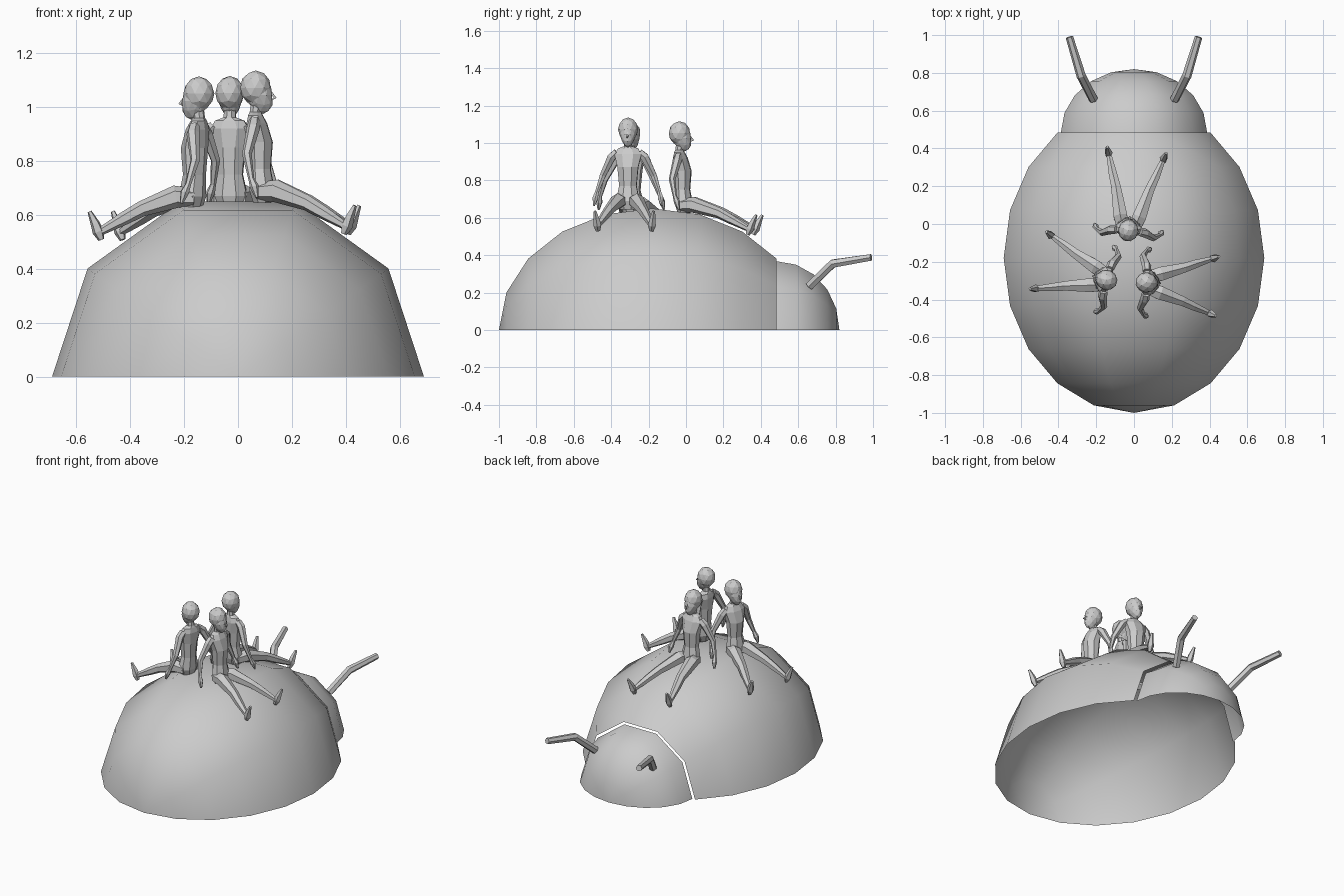
import bpy, bmesh, math
from mathutils import Vector, Matrix

if "Cube" in bpy.data.objects:
    bpy.data.objects.remove(bpy.data.objects["Cube"])

GREY = bpy.data.materials.new("plain_grey")
GREY.diffuse_color = (0.6, 0.6, 0.6, 1)
GREY.use_nodes = True
GREY.node_tree.nodes["Principled BSDF"].inputs["Base Color"].default_value = GREY.diffuse_color


def finish(name, bm, matrix=Matrix(), smooth=False):
    bmesh.ops.recalc_face_normals(bm, faces=bm.faces)
    for f in bm.faces:
        f.smooth = smooth
    me = bpy.data.meshes.new(name)
    bm.to_mesh(me)
    bm.free()
    me.materials.append(GREY)
    ob = bpy.data.objects.new(name, me)
    bpy.context.collection.objects.link(ob)
    ob.matrix_world = matrix
    return ob


def loft(name, rings, matrix=Matrix(), smooth=False):
    """Skin closed rings of points and cap both ends."""
    bm = bmesh.new()
    loops = [[bm.verts.new(p) for p in r] for r in rings]
    n = len(loops[0])
    for a, b in zip(loops, loops[1:]):
        for i in range(n):
            j = (i + 1) % n
            bm.faces.new((a[i], a[j], b[j], b[i]))
    bm.faces.new(loops[0])
    bm.faces.new(loops[-1])
    return finish(name, bm, matrix, smooth)


def tube(name, path, radii, ref, sides=6, matrix=Matrix(), smooth=False):
    """Tapered tube along a path; ref fixes the roll."""
    pts = [Vector(p) for p in path]
    rings = []
    for i, p in enumerate(pts):
        t = (pts[min(i + 1, len(pts) - 1)] - pts[max(i - 1, 0)]).normalized()
        u = t.cross(Vector(ref)).normalized()
        v = t.cross(u)
        rings.append([p + radii[i] * (u * math.cos(a) + v * math.sin(a))
                      for a in (math.tau * (k + 0.5) / sides for k in range(sides))])
    return loft(name, rings, matrix, smooth)


def shell(name, y0, ry, rx, rz, steps, sign):
    """Open half ellipsoid whose pole lies on the y axis."""
    bm = bmesh.new()
    pole = bm.verts.new((0, y0 + sign * ry, 0))
    prev = None
    for s in range(1, steps + 1):
        phi = math.radians(18 * s)
        row = [bm.verts.new((rx * math.sin(phi) * math.cos(a),
                             y0 + sign * ry * math.cos(phi),
                             rz * math.sin(phi) * math.sin(a)))
               for a in (math.radians(36 * k) for k in range(6))]
        for i in range(5):
            if prev:
                bm.faces.new((prev[i], prev[i + 1], row[i + 1], row[i]))
            else:
                bm.faces.new((pole, row[i + 1], row[i]))
        prev = row
    return finish(name, bm, smooth=True)


# Beetle body and head, both hollow and open underneath
shell("beetle_body", -0.18, 0.82, 0.69, 0.683, 8, -1)
shell("beetle_head", 0.485, 0.335, 0.387, 0.386, 5, 1)

# Bent antennae
for side, label in ((1, "right"), (-1, "left")):
    tube("antenna_" + label,
         [(side * 0.215, 0.66, 0.235), (side * 0.28, 0.785, 0.355), (side * 0.342, 0.99, 0.388)],
         [0.025, 0.025, 0.02], (1, 0, 0))


def ball(name, centre, size, matrix, shape=None):
    bm = bmesh.new()
    bmesh.ops.create_icosphere(bm, subdivisions=2, radius=1)
    for v in bm.verts:
        if shape:
            shape(v.co)
        v.co = Vector(c + s * k for c, s, k in zip(centre, size, v.co))
    finish(name, bm, matrix)


def face_shape(co):
    # narrow the jaw and push the chin forward
    if co.z < 0:
        co.y *= 1 + 0.35 * co.z
        co.x += 0.3 * -co.z


def figure(label, x, y, dz, angle, reach=1.0):
    """Seated person, local +x is forward."""
    m = Matrix.Translation((x, y, dz)) @ Matrix.Rotation(math.radians(angle), 4, 'Z')

    # Torso and neck: height, forward offset, half width, half depth
    profile = [(0.645, 0.02, 0.045, 0.035), (0.69, 0.02, 0.068, 0.05),
               (0.77, 0.012, 0.05, 0.042), (0.87, 0.012, 0.06, 0.05),
               (0.94, 0.0, 0.078, 0.04), (0.97, -0.005, 0.058, 0.028),
               (0.982, -0.005, 0.024, 0.023), (1.03, 0.0, 0.022, 0.022)]
    loft(label + "_torso",
         [[(f + d * math.cos(a), w * math.sin(a), z)
           for a in (math.tau * (k + 0.5) / 8 for k in range(8))]
          for z, f, w, d in profile], m)

    # Face, hair and nose
    ball(label + "_face", (0.008, 0, 1.045), (0.05, 0.045, 0.07), m, face_shape)
    ball(label + "_hair", (-0.005, 0, 1.072), (0.058, 0.054, 0.064), m)
    tube(label + "_nose", [(0.05, 0, 1.06), (0.068, 0, 1.034), (0.05, 0, 1.026)],
         [0.004, 0.007, 0.004], (0, 1, 0), 4, m)

    for s, part in ((1, "_left"), (-1, "_right")):
        # Arm with flattened hand
        tube(label + part + "_arm",
             [(-0.005, s * 0.06, 0.95), (-0.008, s * 0.088, 0.925), (-0.03, s * 0.137, 0.825),
              (-0.012, s * 0.168, 0.735), (0.0, s * 0.175, 0.705), (0.01, s * 0.182, 0.665)],
             [0.022, 0.025, 0.018, 0.011, 0.017, 0.006], (1, 0, 0), 6, m)
        # Leg stretched out along the shell
        tube(label + part + "_leg",
             [(0.005, s * 0.03, 0.685), (0.07, s * 0.05, 0.69), (0.19 * reach, s * 0.088, 0.645),
              (0.25 * reach, s * 0.112, 0.61), (0.335 * reach, s * 0.143, 0.56)],
             [0.035, 0.042, 0.029, 0.025, 0.015], (0, 0, 1), 6, m)
        # Foot with raised toes
        tube(label + part + "_foot",
             [(0.33 * reach, s * 0.143, 0.53), (0.342 * reach, s * 0.146, 0.56),
              (0.352 * reach, s * 0.15, 0.59), (0.372 * reach, s * 0.157, 0.635)],
             [0.012, 0.022, 0.018, 0.008], (0, 1, 0), 5, m)


# Three people sitting back to back
figure("back_person", -0.03, -0.03, -0.02, 84, 1.14)
figure("left_person", -0.15, -0.295, -0.022, 164)
figure("right_person", 0.07, -0.31, 0.0, -3)
